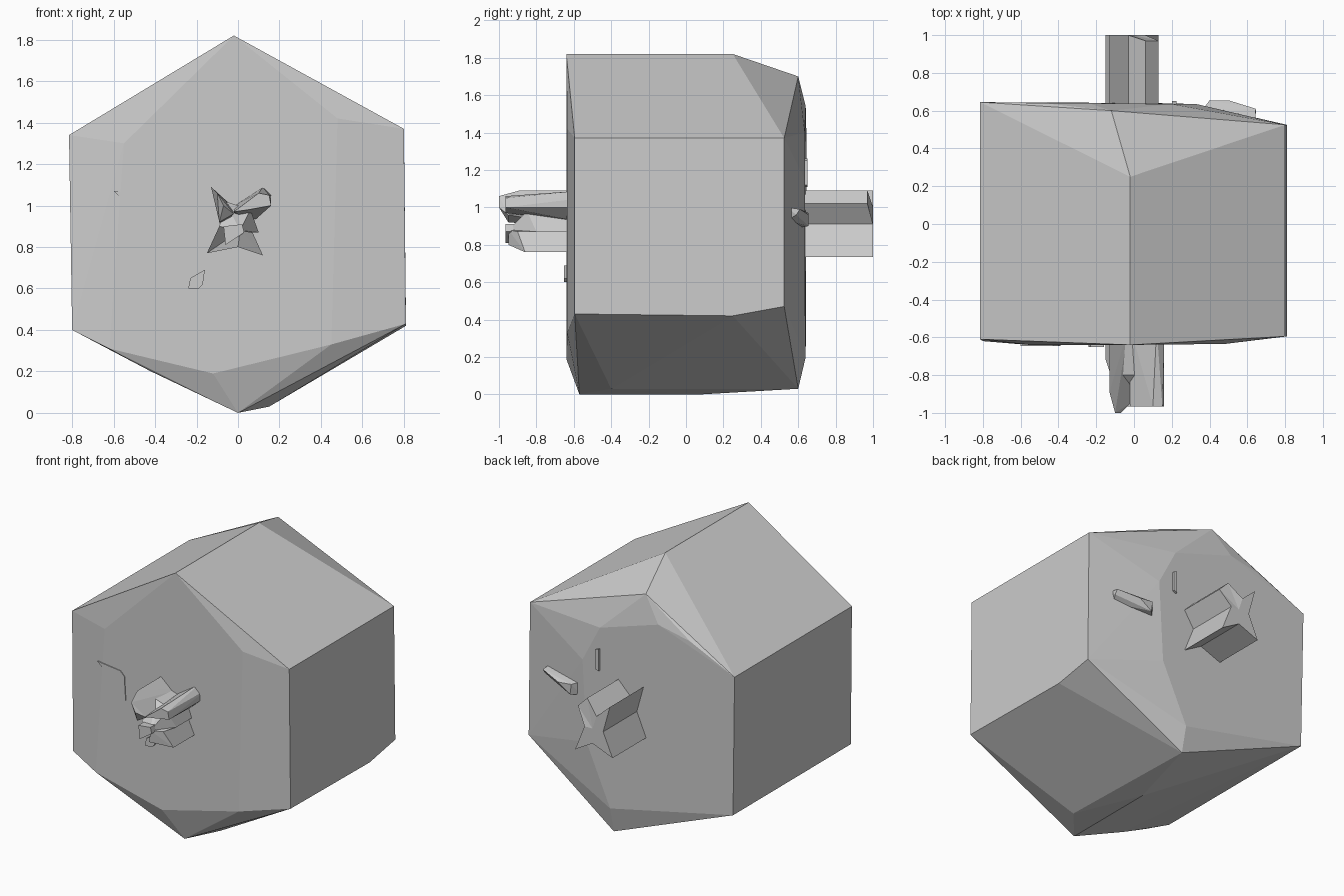
import bpy, bmesh

if "Cube" in bpy.data.objects:
    bpy.data.objects.remove(bpy.data.objects["Cube"])


def finish(name, bm):
    bmesh.ops.recalc_face_normals(bm, faces=bm.faces)
    me = bpy.data.meshes.new(name)
    bm.to_mesh(me)
    bm.free()
    ob = bpy.data.objects.new(name, me)
    bpy.context.collection.objects.link(ob)
    return ob


def hull(name, pts):
    bm = bmesh.new()
    for p in pts:
        bm.verts.new(p)
    r = bmesh.ops.convex_hull(bm, input=bm.verts)
    junk = [v for v in set(r["geom_interior"] + r["geom_unused"])
            if isinstance(v, bmesh.types.BMVert)]
    bmesh.ops.delete(bm, geom=junk, context='VERTS')
    bmesh.ops.dissolve_limit(bm, angle_limit=0.02, verts=bm.verts, edges=bm.edges)
    return finish(name, bm)


def prism(name, outline, y0, ends, centre):
    """Outline in x,z from y0 to a separate end y per point, capped by a fan."""
    bm = bmesh.new()
    a = [bm.verts.new((x, y0, z)) for x, z in outline]
    b = [bm.verts.new((x, y, z)) for (x, z), y in zip(outline, ends)]
    c = bm.verts.new(centre)
    n = len(a)
    for i in range(n):
        j = (i + 1) % n
        bm.faces.new((a[i], a[j], b[j], b[i]))
        bm.faces.new((b[i], b[j], c))
    bm.faces.new(a)
    return finish(name, bm)


# hexagonal hammer-like block with chipped rims
front = [(-.02, -.64, 1.82), (.48, -.635, 1.42), (.45, -.635, .33),
         (-.12, -.64, .19), (-.62, -.635, .31), (-.55, -.64, 1.3)]
corners = [(.80, -.595, 1.37), (.81, -.595, .43), (0, -.57, 0), (.15, -.40, .03),
           (-.42, -.60, .20), (-.80, -.62, .40), (-.815, -.61, 1.34),
           (-.02, .25, 1.82), (-.12, .60, 1.70), (.80, .525, 1.37),
           (.81, .525, .47), (.81, .25, .42), (0, .08, 0), (.12, .60, .03),
           (-.80, .64, .40), (-.815, .645, 1.34)]
back = [(.20, .635, 1.40), (.02, .64, 1.42), (-.24, .64, 1.54), (-.48, .64, 1.49),
        (.33, .635, 1.15), (.30, .635, .60), (.12, .64, .20)]
hull("hexagonal_block", front + corners + back)

# rear handle stub: four-armed cross-section
star_back = [(-.13, 1.09), (-.03, 1.0), (.06, 1.09), (.13, 1.02), (.06, .91),
             (.13, .735), (0, .81), (-.15, .75), (-.08, .91)]
prism("rear_stub", star_back, .55, [1, 1, .97, .97, 1, 1, 1, 1, 1], (0, 1, .91))

# front handle stub: upper arms long, core broken off shorter
hull("front_arm_upper_right", [(x, y, z) for y, pts in (
    (-.55, [(-.02, 1.0), (.12, 1.09), (.16, 1.05), (.16, 1.0), (.07, .92), (-.02, .95)]),
    (-.965, [(-.02, .97), (.10, 1.06), (.15, 1.05), (.16, 1.0), (.05, .98)]))
    for x, z in pts])
hull("front_arm_upper_left", [
    (-.13, -.55, 1.09), (-.03, -.55, 1.0), (-.08, -.55, .89), (-.13, -.89, 1.09),
    (-.10, -1, 1.06), (-.07, -1, 1.0), (-.02, -.95, .96), (-.09, -.95, .92)])
star_front = [(-.06, 1.02), (0, 1.0), (.06, .98), (.10, .87), (.07, .87),
              (.12, .76), (0, .80), (-.15, .77), (-.09, .90)]
prism("front_stub_core", star_front, -.55,
      [-.8, -.8, -.85, -.8, -.9, -.86, -.95, -.72, -.9], (.01, -.95, .88))
hull("front_splinter", [(x, y, z) for y in (-.7, -.965)
                        for x, z in [(-.06, .81), (.03, .87), (.02, .91), (-.07, .9)]])

# shallow chips on both faces
for name, y0, y1, pts in (
        ("front_chip_large", -.6, -.645, [(-.6, 1.07), (-.43, 1.05), (-.40, 1.02), (-.39, .86)]),
        ("front_chip_small", -.6, -.652, [(-.24, .6), (-.23, .65), (-.16, .69), (-.17, .62), (-.19, .6)]),
        ("rear_chip_thin", .6, .65, [(.20, 1.26), (.225, 1.25), (.225, 1.12), (.20, 1.11)])):
    hull(name, [(x, y, z) for y in (y0, y1) for x, z in pts])
hull("rear_chip_wedge", [(.36, .60, .98), (.36, .60, .89), (.64, .54, 1.0), (.62, .54, .93),
                         (.40, .655, .97), (.41, .655, .90), (.50, .655, .96), (.645, .61, .99),
                         (.645, .59, .96)])
